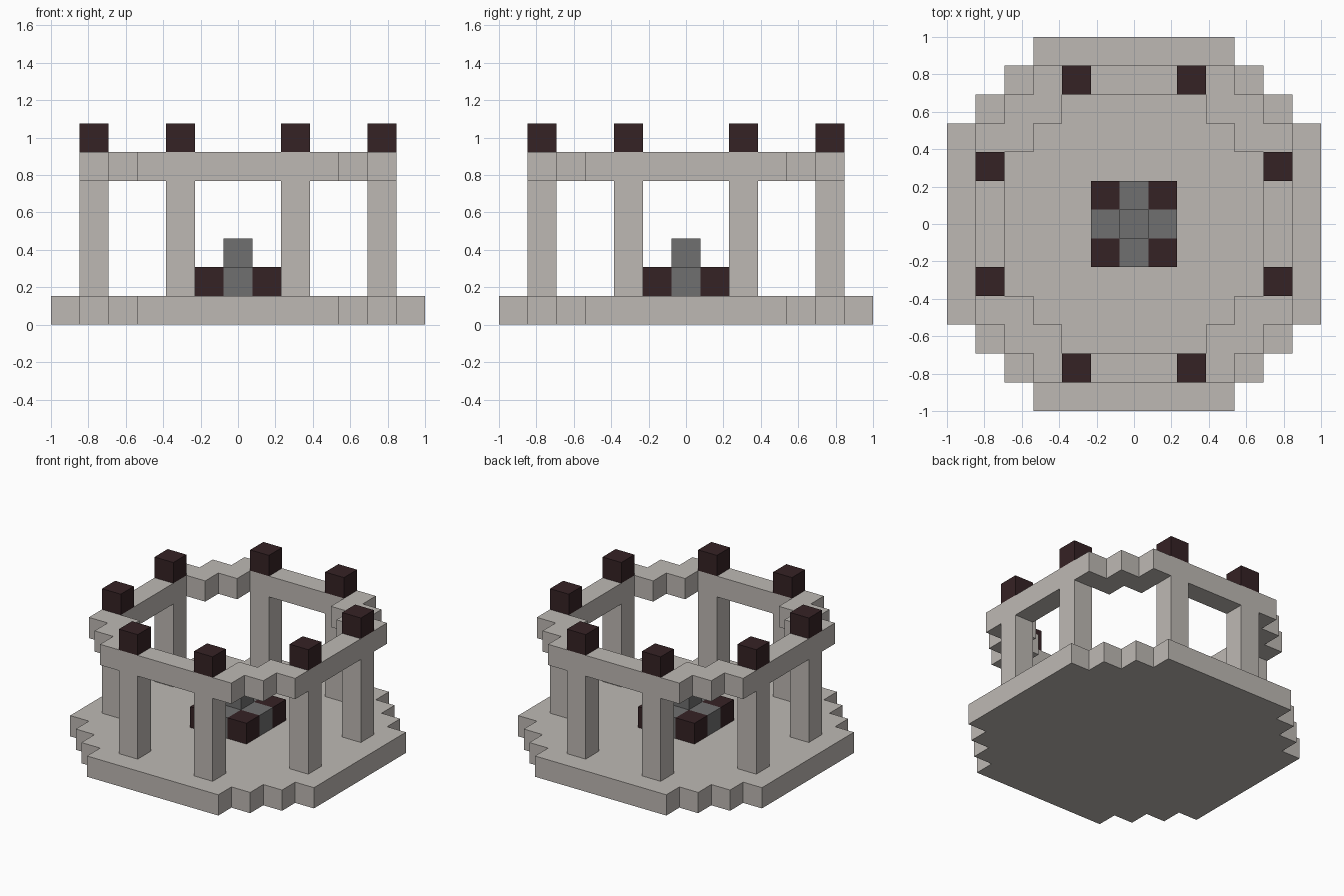
import bpy
import bmesh
from mathutils import Vector

if "Cube" in bpy.data.objects:
    bpy.data.objects.remove(bpy.data.objects["Cube"], do_unlink=True)

U = 2 / 13  # block size


def material(name, rgb):
    mat = bpy.data.materials.new(name)
    mat.use_nodes = True
    mat.diffuse_color = (*rgb, 1)
    bsdf = next(n for n in mat.node_tree.nodes if n.type == "BSDF_PRINCIPLED")
    bsdf.inputs["Base Color"].default_value = (*rgb, 1)
    return mat


stone = material("pale_stone", (0.515, 0.485, 0.456))
dark = material("dark_brown", (0.036, 0.016, 0.018))
grey = material("grey", (0.162, 0.162, 0.162))


def slab(name, cells, bottom, top, mat):
    """Extrude a set of unit grid cells between two block heights."""
    bm = bmesh.new()
    for cx, cy in cells:
        corners = ((-.5, -.5), (.5, -.5), (.5, .5), (-.5, .5))
        bm.faces.new([bm.verts.new(((cx + i) * U, (cy + j) * U, bottom * U))
                      for i, j in corners])
    bmesh.ops.remove_doubles(bm, verts=bm.verts, dist=0.001)
    result = bmesh.ops.extrude_face_region(bm, geom=bm.faces[:], use_keep_orig=True)
    moved = [g for g in result["geom"] if isinstance(g, bmesh.types.BMVert)]
    bmesh.ops.translate(bm, verts=moved, vec=Vector((0, 0, (top - bottom) * U)))
    bmesh.ops.recalc_face_normals(bm, faces=bm.faces)
    bmesh.ops.dissolve_limit(bm, angle_limit=0.01, verts=bm.verts, edges=bm.edges)
    mesh = bpy.data.meshes.new(name)
    bm.to_mesh(mesh)
    bm.free()
    mesh.materials.append(mat)
    obj = bpy.data.objects.new(name, mesh)
    bpy.context.collection.objects.link(obj)
    return obj


def stepped_disc(radius, diagonal):
    """Cells of a square with stair-stepped corners."""
    span = range(-radius, radius + 1)
    return {(x, y) for x in span for y in span if abs(x) + abs(y) <= diagonal}


# Floor and the raised ring beam
slab("floor", stepped_disc(6, 9), 0, 1, stone)
slab("ring_beam", stepped_disc(5, 8) - stepped_disc(4, 6), 5, 6, stone)

# Eight posts, each with a dark cap above the beam
signs = [(sx, sy) for sx in (-1, 1) for sy in (-1, 1)]
posts = [(sx * a, sy * b) for a, b in ((2, 5), (5, 2)) for sx, sy in signs]
for i, cell in enumerate(posts, 1):
    slab(f"post_{i}", [cell], 1, 5, stone)
    slab(f"cap_{i}", [cell], 6, 7, dark)

# Centrepiece: grey cross with dark corner blocks and a raised middle
slab("altar_cross", stepped_disc(1, 1), 1, 2, grey)
slab("altar_top", [(0, 0)], 2, 3, grey)
for i, cell in enumerate(signs, 1):
    slab(f"altar_corner_{i}", [cell], 1, 2, dark)
